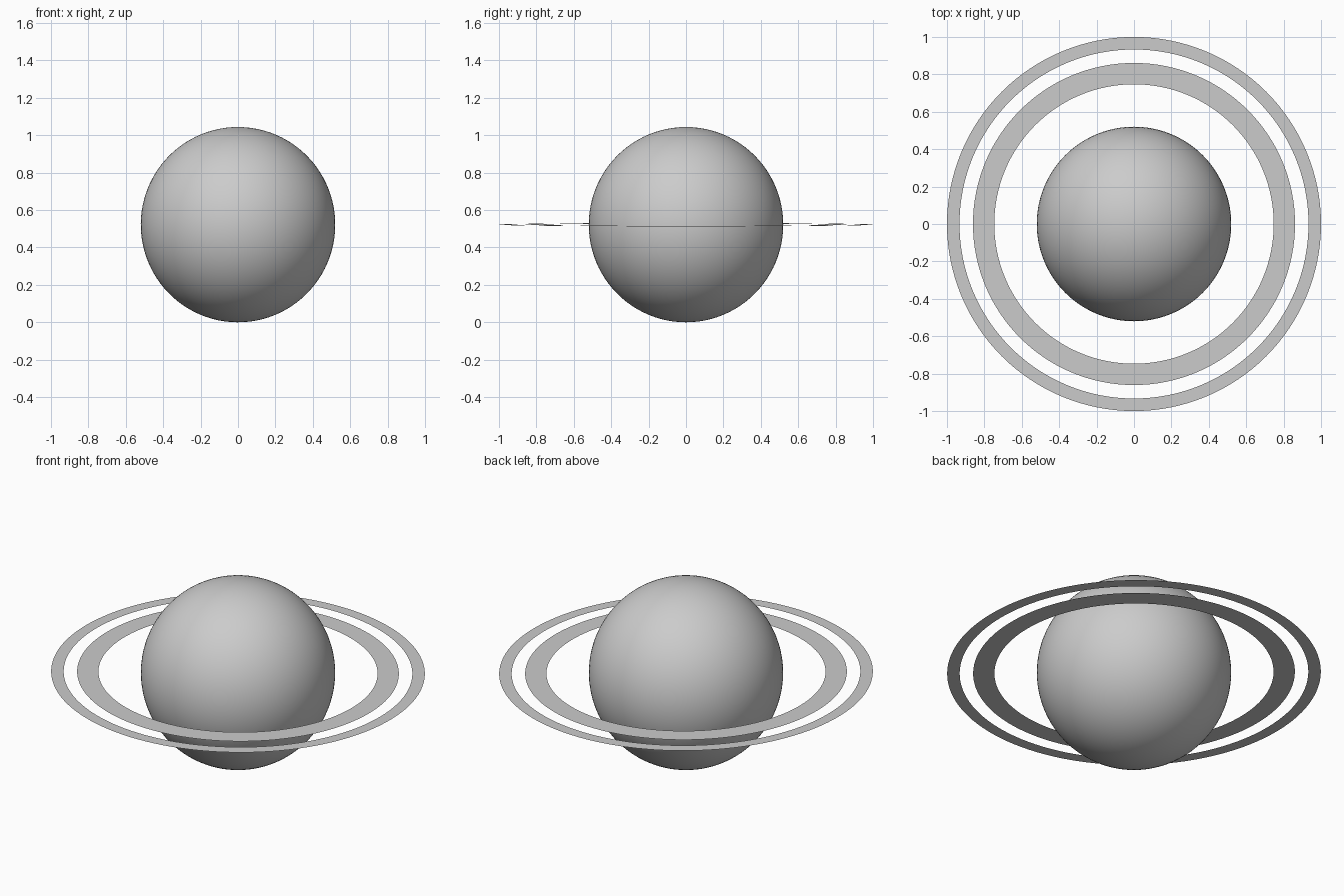
import bpy, bmesh, math

if "Cube" in bpy.data.objects:
    bpy.data.objects.remove(bpy.data.objects["Cube"])

CENTER = (0, 0, 0.522)
TILT = 0.009  # slight lean of the ring plane, left side up

grey = bpy.data.materials.new("light_grey")
grey.diffuse_color = (0.6, 0.6, 0.6, 1)
grey.use_nodes = True
grey.node_tree.nodes["Principled BSDF"].inputs["Base Color"].default_value = grey.diffuse_color


def finish(name, bm, smooth):
    mesh = bpy.data.meshes.new(name)
    bm.to_mesh(mesh)
    bm.free()
    mesh.materials.append(grey)
    for p in mesh.polygons:
        p.use_smooth = smooth
    obj = bpy.data.objects.new(name, mesh)
    obj.location = CENTER
    obj.rotation_euler = (0, TILT, 0)
    bpy.context.collection.objects.link(obj)
    return obj


def flat_ring(name, inner, outer, n=128):
    bm = bmesh.new()
    loops = [[bm.verts.new((r * math.cos(2 * math.pi * i / n),
                            r * math.sin(2 * math.pi * i / n), 0))
              for i in range(n)] for r in (inner, outer)]
    for i in range(n):
        j = (i + 1) % n
        bm.faces.new((loops[0][i], loops[1][i], loops[1][j], loops[0][j]))
    return finish(name, bm, False)


# Planet ball
bm = bmesh.new()
bmesh.ops.create_uvsphere(bm, u_segments=96, v_segments=48, radius=0.52)
bmesh.ops.scale(bm, vec=(1, 1, 0.522 / 0.52), verts=bm.verts)
finish("planet", bm, True)

# Two paper-thin rings
flat_ring("inner_ring", 0.747, 0.861)
flat_ring("outer_ring", 0.933, 1.0)
